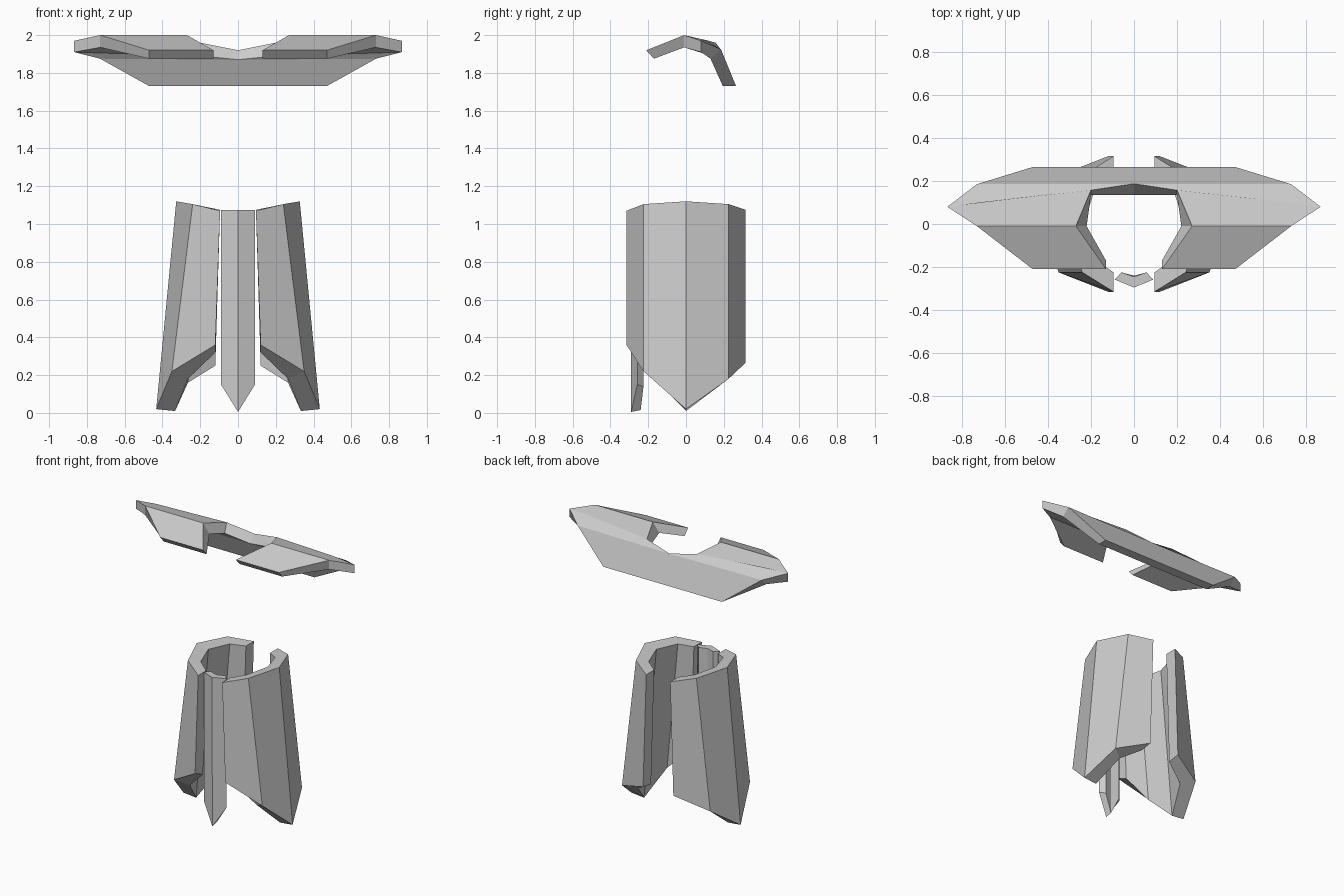
import bpy, bmesh


def shell(name, outer, inner, faces, mirror=True):
    """Closed thick plate from matching outer/inner points; open on the x=0 seam if mirrored."""
    bm = bmesh.new()
    o = [bm.verts.new(p) for p in outer]
    i = [bm.verts.new(p) for p in inner]
    used = {(f[k], f[(k + 1) % len(f)]) for f in faces for k in range(len(f))}
    for f in faces:
        bm.faces.new([o[k] for k in f])
        bm.faces.new([i[k] for k in reversed(f)])
    for a, b in used:
        seam = mirror and abs(outer[a][0]) < 1e-6 and abs(outer[b][0]) < 1e-6
        if (b, a) not in used and not seam:
            bm.faces.new([o[b], o[a], i[a], i[b]])
    bmesh.ops.recalc_face_normals(bm, faces=bm.faces)
    me = bpy.data.meshes.new(name)
    bm.to_mesh(me)
    bm.free()
    ob = bpy.data.objects.new(name, me)
    bpy.context.collection.objects.link(ob)
    if mirror:
        ob.modifiers.new("Mirror", 'MIRROR').use_axis[0] = True
    return ob


# Shoulder mantle: front flap, top, crease band, back flap
outer = [(.13, -.21, 1.92), (.47, -.21, 1.92), (.73, -.01, 2), (.27, -.01, 2),
         (.867, .08, 1.97), (.72, .10, 1.975), (.2, .157, 1.96),
         (.73, .185, 1.925), (0, .187, 1.92), (.47, .265, 1.73), (0, .265, 1.73)]
inner = [(.13, -.17, 1.875), (.47, -.17, 1.875), (.73, -.01, 1.935), (.22, -.01, 1.935),
         (.867, .08, 1.91), (.72, .09, 1.905), (.2, .135, 1.89),
         (.73, .13, 1.875), (0, .135, 1.87), (.47, .195, 1.73), (0, .195, 1.73)]
shell("shoulder_mantle", outer, inner,
      [(3, 0, 1, 2), (3, 2, 4, 5, 6), (6, 5, 4, 7, 8), (8, 7, 9, 10)])

# Side skirt panels: five-column strip, columns run top to bottom
strip = [(k, k + 5, k + 6, k + 1) for k in range(4)]
outer = [(.095, -.315, 1.07), (.24, -.225, 1.105), (.327, 0, 1.12), (.24, .225, 1.105), (.095, .315, 1.075),
         (.12, -.315, .36), (.35, -.225, .22), (.433, 0, .02), (.35, .225, .18), (.12, .315, .265)]
inner = [(.095, -.225, 1.07), (.18, -.165, 1.09), (.235, 0, 1.10), (.18, .165, 1.09), (.095, .225, 1.075),
         (.12, -.225, .32), (.265, -.165, .18), (.333, 0, .01), (.265, .165, .16), (.12, .225, .25)]
shell("side_skirt_panels", outer, inner, strip)

# Front tabard: folded strip with a pointed lower end
outer = [(-.09, -.258, 1.075), (0, -.295, 1.075), (.09, -.258, 1.075),
         (-.09, -.258, .15), (0, -.29, .005), (.09, -.258, .15)]
inner = [(-.058, -.225, 1.075), (0, -.245, 1.075), (.058, -.225, 1.075),
         (-.058, -.225, .14), (0, -.24, 0.015), (.058, -.225, .14)]
shell("front_tabard", outer, inner, [(0, 3, 4, 1), (1, 4, 5, 2)], mirror=False)
